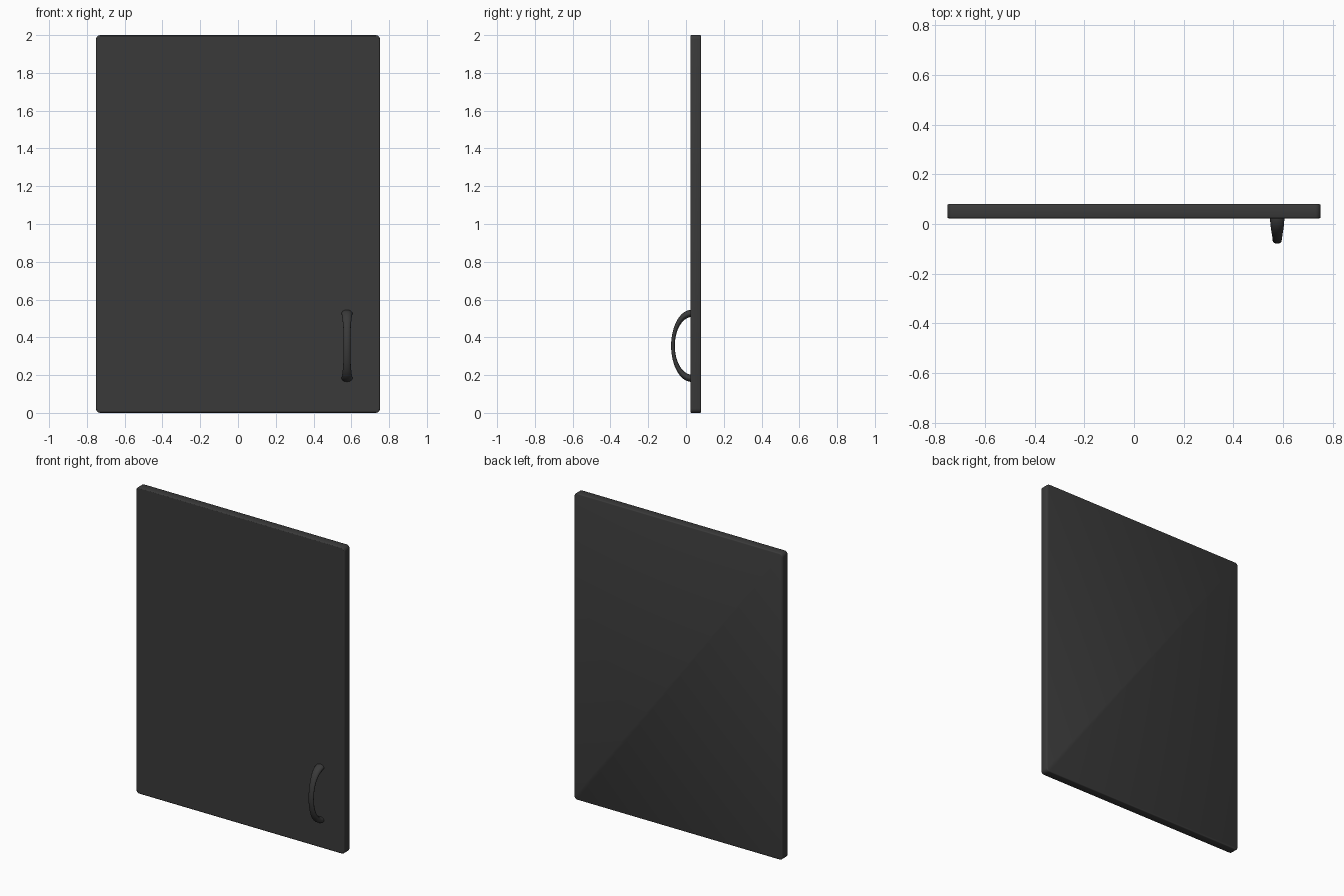
import bpy, bmesh, math
from mathutils import Vector

if "Cube" in bpy.data.objects:
    bpy.data.objects.remove(bpy.data.objects["Cube"])

mat = bpy.data.materials.new("charcoal")
mat.diffuse_color = (0.042, 0.042, 0.042, 1)
mat.use_nodes = True
mat.node_tree.nodes["Principled BSDF"].inputs["Base Color"].default_value = mat.diffuse_color


def make_object(name, bm):
    bmesh.ops.recalc_face_normals(bm, faces=bm.faces)
    mesh = bpy.data.meshes.new(name)
    bm.to_mesh(mesh)
    bm.free()
    mesh.materials.append(mat)
    mesh.shade_smooth()
    obj = bpy.data.objects.new(name, mesh)
    bpy.context.collection.objects.link(obj)
    return obj


# Door panel: slab with rounded corners and a softened rim
W, H, Y0, Y1 = 1.504, 2.0, 0.023, 0.08
bm = bmesh.new()
bmesh.ops.create_cube(bm, size=1)
bmesh.ops.scale(bm, vec=(W, Y1 - Y0, H), verts=bm.verts)
bmesh.ops.translate(bm, vec=(0, (Y0 + Y1) / 2, H / 2), verts=bm.verts)
corners = [e for e in bm.edges if abs(e.verts[0].co.y - e.verts[1].co.y) > 0.01]
bmesh.ops.bevel(bm, geom=corners, offset=0.022, segments=4, profile=0.5, affect='EDGES')
rim = [e for e in bm.edges if abs(e.verts[0].co.y - e.verts[1].co.y) < 0.001]
bmesh.ops.bevel(bm, geom=rim, offset=0.006, segments=2, profile=0.5, affect='EDGES')
# Crisp front face, softly shaded back
bm.normal_update()
front = min(bm.faces, key=lambda f: f.calc_center_median().y)
for e in front.edges:
    e.smooth = False
make_object("door_panel", bm)

# Pull handle: oval section swept along a half ellipse, flared toward its ends
CX, CY, CZ = 0.577, 0.032, 0.355
RY, RZ = 0.101, 0.172
STEPS, SIDES = 40, 20
bm = bmesh.new()
rings = []
for i in range(STEPS + 1):
    t = -math.pi / 2 + math.pi * i / STEPS
    centre = Vector((CX, CY - RY * math.cos(t), CZ + RZ * math.sin(t)))
    normal = Vector((0, -math.cos(t) / RY, math.sin(t) / RZ)).normalized()
    flare = abs(math.sin(t)) ** 3
    half_w = 0.018 + 0.011 * flare
    half_t = 0.010 + 0.009 * flare
    ring = []
    for k in range(SIDES):
        a = 2 * math.pi * k / SIDES
        offset = Vector((half_w * math.cos(a), 0, 0)) + normal * half_t * math.sin(a)
        ring.append(bm.verts.new(centre + offset))
    rings.append(ring)
for r0, r1 in zip(rings, rings[1:]):
    for k in range(SIDES):
        n = (k + 1) % SIDES
        bm.faces.new((r0[k], r0[n], r1[n], r1[k]))
bm.faces.new(rings[0])
bm.faces.new(rings[-1])
make_object("pull_handle", bm)
